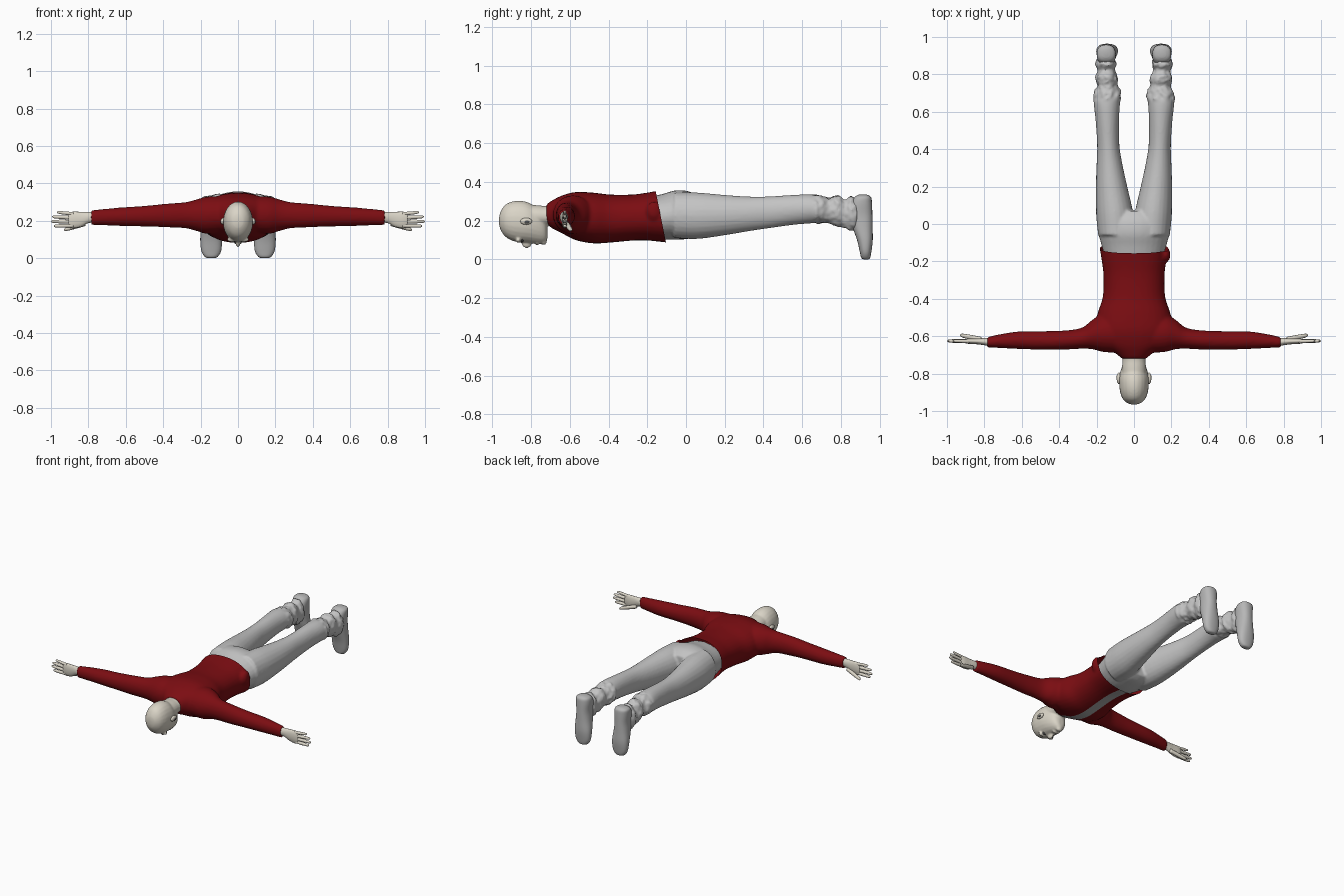
import bpy, bmesh, math, random
from mathutils import Vector

random.seed(4)
if "Cube" in bpy.data.objects:
    bpy.data.objects.remove(bpy.data.objects["Cube"])


def material(name, r, g, b):
    m = bpy.data.materials.new(name)
    m.use_nodes = True
    m.diffuse_color = (r, g, b, 1)
    m.node_tree.nodes["Principled BSDF"].inputs["Base Color"].default_value = (r, g, b, 1)
    return m


RED = material("dark red cloth", 0.2, 0.004, 0.006)
GREY = material("light grey cloth", 0.55, 0.55, 0.55)
SHIRT = material("shirt grey", 0.42, 0.42, 0.42)
SHOE = material("shoe grey", 0.47, 0.47, 0.47)
SKIN = material("pale skin", 0.7, 0.66, 0.57)
DARK = material("dark eye", 0.08, 0.08, 0.08)


def smooth_rows(rows, steps=4):
    """Catmull-Rom resampling of the cross-section rows."""
    out = []
    for i in range(len(rows) - 1):
        quad = [rows[max(i - 1, 0)], rows[i], rows[i + 1], rows[min(i + 2, len(rows) - 1)]]
        for s in range(steps):
            t = s / steps
            out.append([b + t / 2 * (c - a + t * (2*a - 5*b + 4*c - d + t * (3*(b - c) + d - a)))
                        for a, b, c, d in zip(*quad)])
    return out + [list(rows[-1])]


def loft(bm, axis, rows, mirror=False, seg=24, power=1.0, wobble=None):
    """Rows hold position on the axis, then low/high extents on the two other axes."""
    k = "xyz".index(axis)
    u, v = [i for i in range(3) if i != k]
    for side in ((1, -1) if mirror else (1,)):
        rings = []
        for row in smooth_rows(rows):
            ring = []
            for j in range(seg):
                a = math.tau * j / seg
                c, s = math.cos(a), math.sin(a)
                f = 1 + (wobble(row[0]) * random.uniform(-1, 1) if wobble else 0)
                p = Vector((0, 0, 0))
                p[k] = row[0]
                p[u] = (row[1] + row[2]) / 2 + f * (row[2] - row[1]) / 2 * math.copysign(abs(c) ** power, c)
                p[v] = (row[3] + row[4]) / 2 + f * (row[4] - row[3]) / 2 * math.copysign(abs(s) ** power, s)
                p.x *= side
                ring.append(bm.verts.new(p))
            rings.append(ring)
        for lo, hi in zip(rings, rings[1:]):
            for j in range(seg):
                n = (j + 1) % seg
                bm.faces.new((lo[j], lo[n], hi[n], hi[j]))
        bm.faces.new(rings[0])
        bm.faces.new(rings[-1])


def ball(bm, centre, size, mirror=False):
    for side in ((1, -1) if mirror else (1,)):
        for vert in bmesh.ops.create_uvsphere(bm, u_segments=16, v_segments=10, radius=1)["verts"]:
            vert.co = [side * (centre[0] + vert.co.x * size[0]),
                       centre[1] + vert.co.y * size[1], centre[2] + vert.co.z * size[2]]


def finish(bm, name, mats, voxel=0, smoothing=4):
    bmesh.ops.recalc_face_normals(bm, faces=bm.faces)
    mesh = bpy.data.meshes.new(name)
    bm.to_mesh(mesh)
    bm.free()
    ob = bpy.data.objects.new(name, mesh)
    bpy.context.collection.objects.link(ob)
    if voxel:  # fuse overlapping lofts into one skin
        r = ob.modifiers.new("fuse", "REMESH")
        r.mode, r.voxel_size = "VOXEL", voxel
        s = ob.modifiers.new("relax", "SMOOTH")
        s.factor, s.iterations = 0.5, smoothing
        bpy.context.view_layer.update()
        deps = bpy.context.evaluated_depsgraph_get()
        ob.data = bpy.data.meshes.new_from_object(ob.evaluated_get(deps))
        ob.modifiers.clear()
    ob.data.materials.clear()
    for m in mats:
        ob.data.materials.append(m)
    for p in ob.data.polygons:
        p.use_smooth = True
    return ob


# Jacket: body and sleeves fused, hem trimmed, open front showing the shirt
bm = bmesh.new()
loft(bm, "y", [(-.72, -.065, .065, .185, .285), (-.69, -.10, .10, .16, .305),
               (-.64, -.17, .17, .135, .33), (-.57, -.205, .205, .10, .348),
               (-.48, -.195, .195, .083, .345), (-.39, -.167, .167, .087, .335),
               (-.28, -.163, .163, .097, .335), (-.2, -.172, .172, .098, .345),
               (-.09, -.19, .19, .086, .365)], seg=32, power=.9)
loft(bm, "x", [(.05, -.69, -.48, .14, .33), (.16, -.685, -.48, .13, .33),
               (.22, -.67, -.51, .145, .315), (.28, -.667, -.555, .16, .3),
               (.38, -.672, -.57, .165, .292), (.5, -.672, -.573, .17, .28),
               (.62, -.668, -.575, .172, .272), (.72, -.663, -.59, .176, .263),
               (.785, -.66, -.605, .178, .257)], mirror=True)
ball(bm, (.17, -.165, .25), (.025, .04, .05))
jacket = finish(bm, "jacket", [RED, SHIRT], voxel=.009)
bm = bmesh.new()
bm.from_mesh(jacket.data)


def cut(co, no, clear=False):
    bmesh.ops.bisect_plane(bm, geom=bm.verts[:] + bm.edges[:] + bm.faces[:],
                           plane_co=co, plane_no=no, clear_outer=clear)


cut((0, -.13, .22), (0, 1, .2), clear=True)
for x in (-.03, .03):
    cut((x, 0, 0), (1, 0, 0))
for f in bm.faces:
    c = f.calc_center_median()
    f.material_index = int(abs(c.x) < .03 and f.normal.z < -.2)
bm.to_mesh(jacket.data)
bm.free()

# Trousers: seat and two legs fused, with crumpled cuffs
bm = bmesh.new()
loft(bm, "y", [(-.2, -.15, .15, .115, .32), (-.12, -.172, .172, .103, .338),
               (-.05, -.19, .19, .102, .357), (.02, -.197, .197, .108, .35),
               (.07, -.15, .15, .13, .32)], seg=32)
loft(bm, "y", [(-.06, .0, .192, .11, .345), (.06, .005, .203, .106, .345),
               (.2, .036, .204, .125, .333), (.32, .062, .2, .145, .325),
               (.42, .078, .197, .16, .325), (.55, .08, .205, .178, .333),
               (.64, .075, .215, .186, .336), (.7, .068, .216, .188, .328),
               (.74, .09, .195, .19, .318), (.78, .085, .208, .172, .33),
               (.82, .103, .195, .165, .308), (.85, .095, .206, .15, .325),
               (.885, .103, .198, .16, .31)], mirror=True,
     wobble=lambda y: .13 if y > .66 else 0)
finish(bm, "trousers", [GREY], voxel=.008, smoothing=3)

# Shoes: toes down, soles facing back
bm = bmesh.new()
loft(bm, "z", [(.0, .13, .16, .92, .94), (.008, .108, .178, .905, .95),
               (.04, .09, .196, .897, .957), (.1, .086, .202, .883, .964),
               (.17, .095, .198, .858, .963), (.23, .1, .195, .843, .962),
               (.29, .097, .199, .85, .96), (.322, .104, .195, .87, .955),
               (.334, .13, .17, .89, .935)], mirror=True, power=.85)
finish(bm, "shoes", [SHOE])

# Head: skull, jaw, neck, ears, nose, brow and lips
bm = bmesh.new()
loft(bm, "y", [(-.965, -.01, .01, .185, .215), (-.958, -.035, .035, .155, .245),
               (-.935, -.06, .06, .12, .28), (-.9, -.074, .074, .098, .298),
               (-.86, -.079, .079, .088, .303), (-.82, -.079, .079, .085, .296),
               (-.78, -.07, .07, .082, .275), (-.745, -.056, .056, .082, .245),
               (-.725, -.04, .04, .088, .21), (-.716, -.018, .018, .1, .17)])
loft(bm, "y", [(-.85, -.06, .06, .17, .285), (-.77, -.064, .064, .165, .28),
               (-.72, -.062, .062, .172, .277), (-.66, -.07, .07, .18, .29)])
ball(bm, (0, -.822, .08), (.013, .025, .021))
ball(bm, (0, -.768, .084), (.024, .011, .011))
ball(bm, (0, -.735, .09), (.022, .016, .015))
ball(bm, (.03, -.866, .1), (.03, .012, .014), mirror=True)
finish(bm, "head", [SKIN], voxel=.006, smoothing=3)

bm = bmesh.new()
ball(bm, (.081, -.825, .197), (.012, .031, .018), mirror=True)
finish(bm, "ears", [SKIN])
bm = bmesh.new()
ball(bm, (.09, -.822, .194), (.004, .015, .009), mirror=True)
ball(bm, (.031, -.846, .1), (.014, .007, .012), mirror=True)
finish(bm, "eyes_and_ear_hollows", [DARK])

# Hands: flat palm with four fingers and a thumb
bm = bmesh.new()
loft(bm, "x", [(.76, -.655, -.61, .19, .247), (.8, -.648, -.61, .188, .247),
               (.84, -.643, -.612, .168, .248), (.88, -.641, -.612, .16, .249),
               (.905, -.637, -.616, .165, .245)], mirror=True)


def finger(x0, x1, z0, z1, r, y0=-.627, y1=-.625):
    rows = []
    for t, w in ((0, 1), (.4, 1), (.75, .9), (.93, .7), (1, .2)):
        y, z = y0 + (y1 - y0) * t, z0 + (z1 - z0) * t
        rows.append((x0 + (x1 - x0) * t, y - r * w, y + r * w, z - r * w, z + r * w))
    loft(bm, "x", rows, mirror=True, seg=10)


finger(.88, .968, .237, .246, .0095)
finger(.88, .994, .216, .222, .0105)
finger(.88, 1.0, .195, .197, .0105)
finger(.88, .985, .174, .172, .0105)
finger(.815, .93, .185, .152, .013, -.617, -.594)
finish(bm, "hands", [SKIN])
